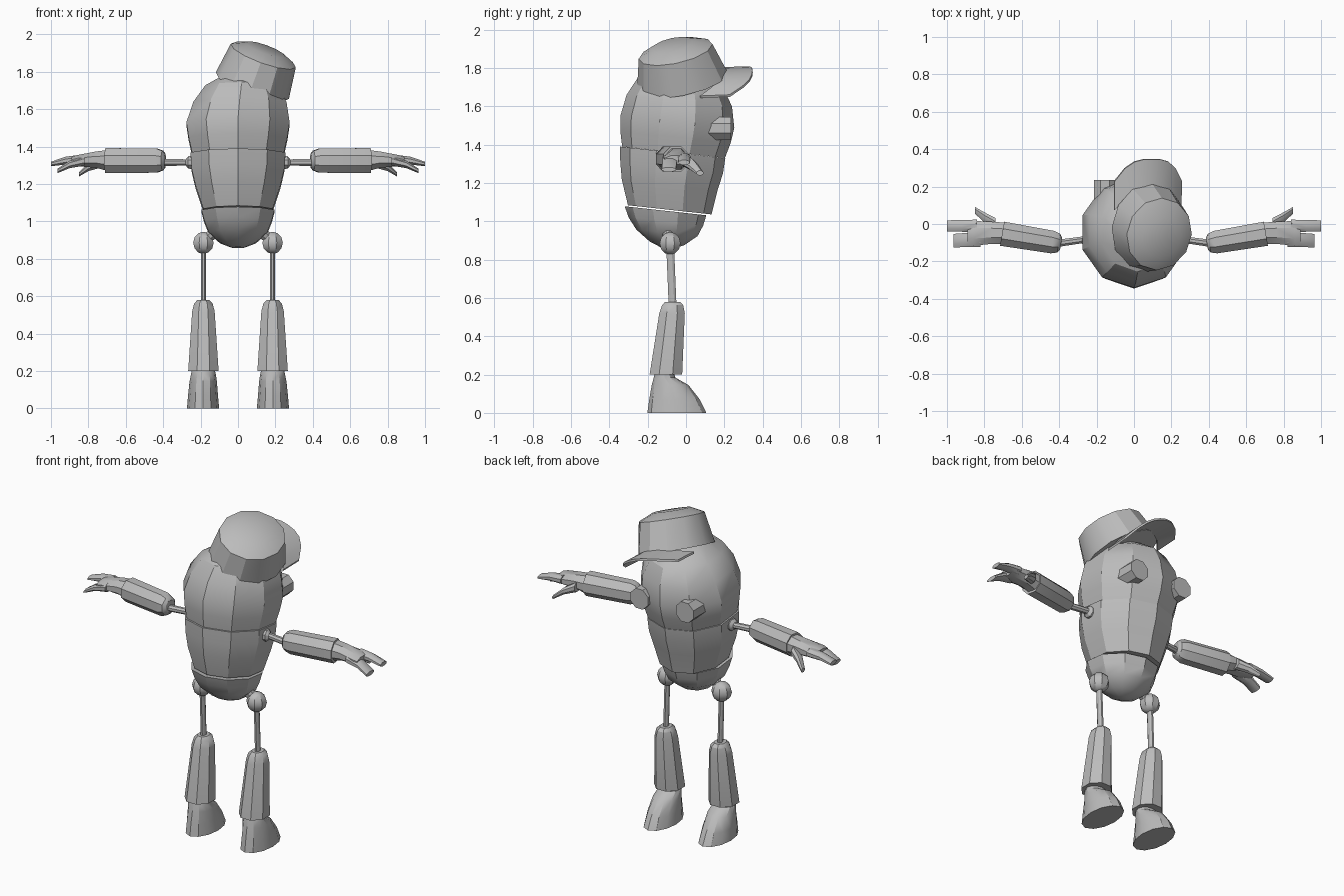
import bpy, bmesh, math
from mathutils import Vector, Matrix

if "Cube" in bpy.data.objects:
    bpy.data.objects.remove(bpy.data.objects["Cube"])

grey = bpy.data.materials.new("plain grey")
grey.use_nodes = True
GREY = (0.5, 0.5, 0.5, 1)
grey.diffuse_color = GREY
grey.node_tree.nodes["Principled BSDF"].inputs["Base Color"].default_value = GREY

X, Y, Z = Vector((1, 0, 0)), Vector((0, 1, 0)), Vector((0, 0, 1))
parts = []


def finish(name, bm, matrix=None):
    """Turn a bmesh into a named object."""
    if matrix:
        bm.transform(matrix)
    bmesh.ops.recalc_face_normals(bm, faces=bm.faces[:])
    mesh = bpy.data.meshes.new(name)
    bm.to_mesh(mesh)
    bm.free()
    mesh.materials.append(grey)
    obj = bpy.data.objects.new(name, mesh)
    bpy.context.collection.objects.link(obj)
    parts.append(obj)


def loft(name, sections, u=X, v=Y, n=8, phase=math.pi / 8, matrix=None):
    """Closed skin over elliptical sections (x, y, z, radius_u, radius_v)."""
    bm = bmesh.new()
    rings = []
    for x, y, z, ru, rv in sections:
        ring = []
        for i in range(n):
            a = phase + math.tau * i / n
            ring.append(bm.verts.new(Vector((x, y, z)) + u * ru * math.cos(a) + v * rv * math.sin(a)))
        rings.append(ring)
    for low, high in zip(rings, rings[1:]):
        for i in range(n):
            j = (i + 1) % n
            bm.faces.new((low[i], low[j], high[j], high[i]))
    bm.faces.new(rings[0])
    bm.faces.new(rings[-1])
    finish(name, bm, matrix)


def pair(name, sections, **kw):
    """The same part on the left (+x) and the right."""
    loft("left_" + name, sections, **kw)
    loft("right_" + name, sections, matrix=Matrix.Scale(-1, 4, X), **kw)


# Egg-shaped body in three overlapping shells, seams dipping toward the face
shell = dict(n=10, phase=-math.pi / 2, v=Vector((0, 1, -0.11)))
loft("lower_body", [(0, -.1, .86, .035, .03), (0, -.1, .885, .1, .09), (0, -.1, .94, .165, .16),
                    (0, -.105, 1.0, .19, .195), (0, -.107, 1.055, .205, .213)], **shell)
loft("middle_body", [(0, -.085, 1.06, .195, .218), (0, -.085, 1.19, .24, .25),
                     (0, -.075, 1.28, .262, .268), (0, -.07, 1.36, .267, .275)], **shell)
loft("head", [(0, -.065, 1.36, .258, .268), (0, -.055, 1.44, .277, .288), (0, -.045, 1.52, .29, .297),
              (.01, -.035, 1.63, .262, .275), (.02, -.03, 1.72, .205, .225),
              (.03, -.03, 1.78, .11, .12)], **shell)

# Stubby tube eyes
pair("eye", [(.155, .05, 1.485, .065, .065), (.155, .235, 1.485, .065, .065)], v=Z)

# Cap tilted to one side with the peak raised
tilt = (Matrix.Translation((.08, -.02, 1.735)) @ Matrix.Rotation(math.radians(20), 4, "Y")
        @ Matrix.Rotation(math.radians(12), 4, "X"))
loft("cap_crown", [(0, 0, -.01, .208, .243), (0, 0, .165, .185, .197),
                   (0, -.01, .203, .11, .11)], n=12, phase=0, matrix=tilt)

# Drooping cap peak: inner edge on the crown, outer edge squared off
bm = bmesh.new()
rows = []
STEPS = 8
for i in range(STEPS + 1):
    t = 2 * i / STEPS - 1
    inner = (.19 * t, .24 * math.sqrt(1 - .8 * t * t) - .02, -.045 * t * t + .01)
    outer = (.192 * t, .37 - .13 * abs(t) ** 3, -.02 - .04 * t * t)
    rows.append([bm.verts.new(Vector(p) - Z * d) for d in (0, .012) for p in (inner, outer)])
for a, b in zip(rows, rows[1:]):
    for p, q in ((0, 1), (1, 3), (3, 2), (2, 0)):
        bm.faces.new((a[p], a[q], b[q], b[p]))
for end in (rows[0], rows[-1]):
    bm.faces.new([end[k] for k in (0, 1, 3, 2)])
finish("cap_peak", bm, tilt)

# Arms: socket, rod and rounded sleeve
across = dict(u=Vector((-.17, .98, 0)), v=Z)
pair("shoulder_socket", [(.23, -.085, 1.315, .038, .038), (.262, -.085, 1.315, .036, .036),
                         (.277, -.085, 1.315, .02, .02)], **across)
pair("arm_rod", [(.24, -.08, 1.315, .02, .018), (.42, -.105, 1.315, .022, .02)], **across)
pair("arm_sleeve", [(.39, -.105, 1.325, .035, .04), (.403, -.103, 1.325, .055, .057),
                    (.435, -.097, 1.325, .066, .07), (.705, -.052, 1.325, .071, .072)], **across)

# Hands: palm, two fingers and a thumb
hand = dict(u=Y, v=Z)
pair("palm", [(.69, -.05, 1.325, .062, .062), (.76, -.047, 1.33, .064, .047),
              (.86, -.05, 1.325, .072, .032), (.89, -.05, 1.32, .066, .026)], **hand)
pair("long_finger", [(.84, -.01, 1.33, .036, .028), (.92, -.01, 1.325, .034, .023),
                     (1.0, -.01, 1.307, .032, .013)], **hand)
pair("short_finger", [(.82, -.085, 1.325, .042, .029), (.9, -.085, 1.305, .04, .022),
                      (.965, -.09, 1.27, .04, .013)], **hand)
pair("thumb", [(.74, 0, 1.315, .034, .032), (.8, .035, 1.29, .03, .023),
               (.85, .073, 1.252, .019, .013)], **hand)

# Legs: hip ball on a cone, rod and flared sleeve
R = .059
ball = []
for k in range(7):
    a = math.pi * (k + .15 * (k == 0) - .15 * (k == 6)) / 6
    ball.append((.185, -.083, .885 - R * math.cos(a), R * math.sin(a), R * math.sin(a)))
pair("hip_ball", ball)
pair("hip_cone", [(.1, -.1, .97, .045, .045), (.175, -.085, .895, .022, .022)],
     u=Vector((.7, 0, .7)), v=Y)
pair("leg_rod", [(.185, -.07, .56, .014, .022), (.185, -.082, .85, .014, .022)])
pair("leg_sleeve", [(.185, -.105, .2, .088, .092), (.185, -.073, .52, .065, .072),
                    (.185, -.07, .562, .053, .06), (.185, -.07, .58, .034, .042)])

# Shoes rising from a long sole to a narrow ankle
pair("shoe", [(.187, -.048, 0, .086, .154), (.187, -.06, .07, .08, .132), (.186, -.083, .145, .073, .096),
              (.185, -.112, .185, .066, .056), (.185, -.112, .21, .06, .05)], n=12, phase=0)

# Soft shading that keeps the hard facets
bpy.ops.object.select_all(action="DESELECT")
for obj in parts:
    obj.select_set(True)
bpy.context.view_layer.objects.active = parts[0]
bpy.ops.object.shade_smooth_by_angle(angle=math.radians(30))
